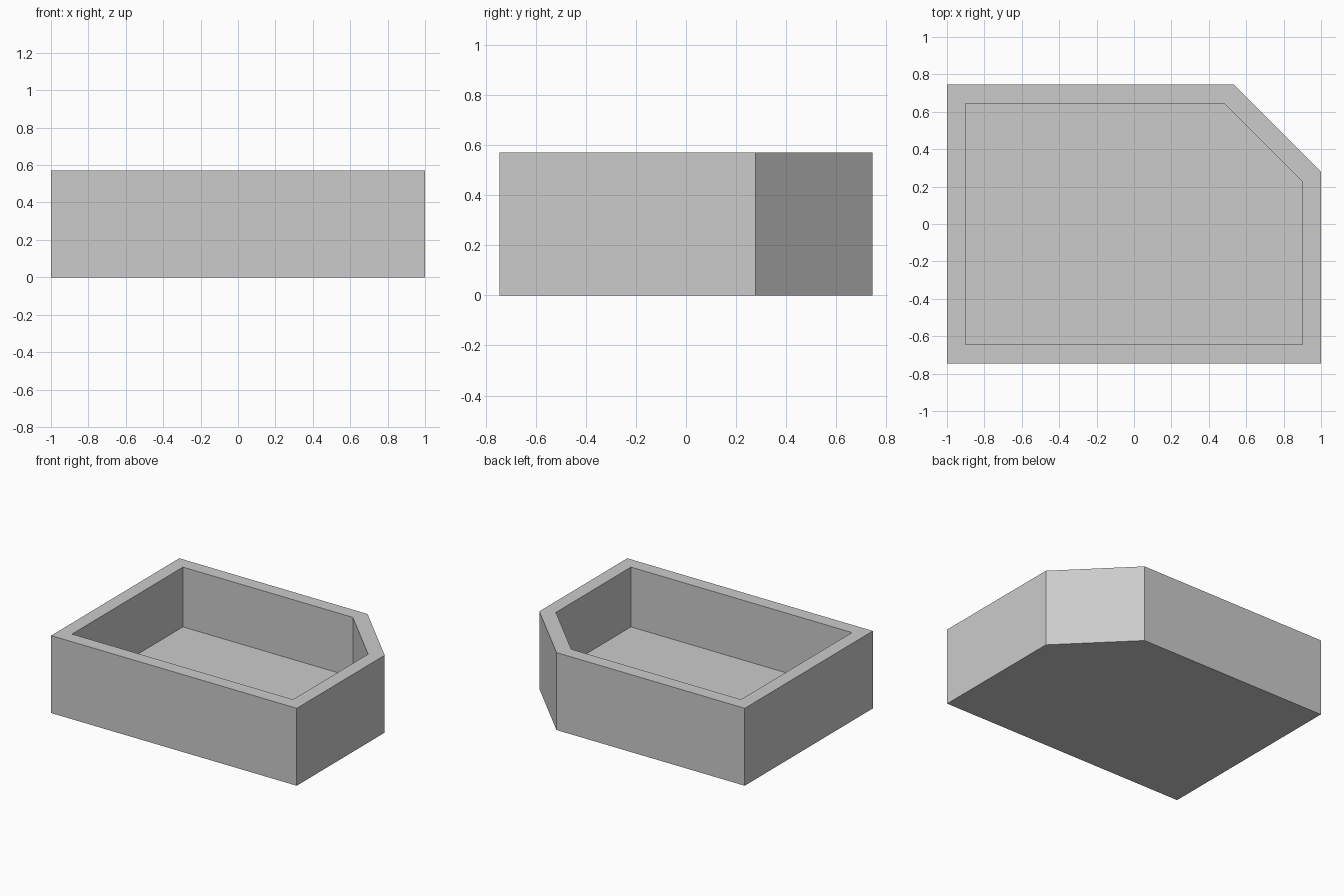
import bpy, bmesh

cube = bpy.data.objects.get("Cube")
if cube:
    bpy.data.objects.remove(cube, do_unlink=True)

HEIGHT, FLOOR = 0.57, 0.13

# Plain light grey material
grey = bpy.data.materials.new("light_grey")
grey.use_nodes = True
colour = (0.6, 0.6, 0.6, 1)
grey.diffuse_color = colour
grey.node_tree.nodes["Principled BSDF"].inputs["Base Color"].default_value = colour


def outline(x, y, cut):
    """Rectangle with its back left corner cut at 45 degrees."""
    return [(-x, -y), (x, -y), (x, y - cut), (x - cut, y), (-x, y)]


def ring(bm, points, z):
    return [bm.verts.new((px, py, z)) for px, py in points]


def bridge(bm, lower, upper):
    for i in range(len(lower)):
        j = (i + 1) % len(lower)
        bm.faces.new((lower[i], lower[j], upper[j], upper[i]))


# Open tray: outer wall, rim, inner wall, floor and underside
outer = outline(1, 0.745, 0.467)
inner = outline(0.9, 0.645, 0.417)
bm = bmesh.new()
rings = [ring(bm, outer, 0), ring(bm, outer, HEIGHT),
         ring(bm, inner, HEIGHT), ring(bm, inner, FLOOR)]
for lower, upper in zip(rings, rings[1:]):
    bridge(bm, lower, upper)
bm.faces.new(rings[0][::-1])
bm.faces.new(rings[-1])
bmesh.ops.recalc_face_normals(bm, faces=bm.faces)

mesh = bpy.data.meshes.new("tray")
bm.to_mesh(mesh)
bm.free()
mesh.materials.append(grey)
tray = bpy.data.objects.new("tray", mesh)
bpy.context.collection.objects.link(tray)
